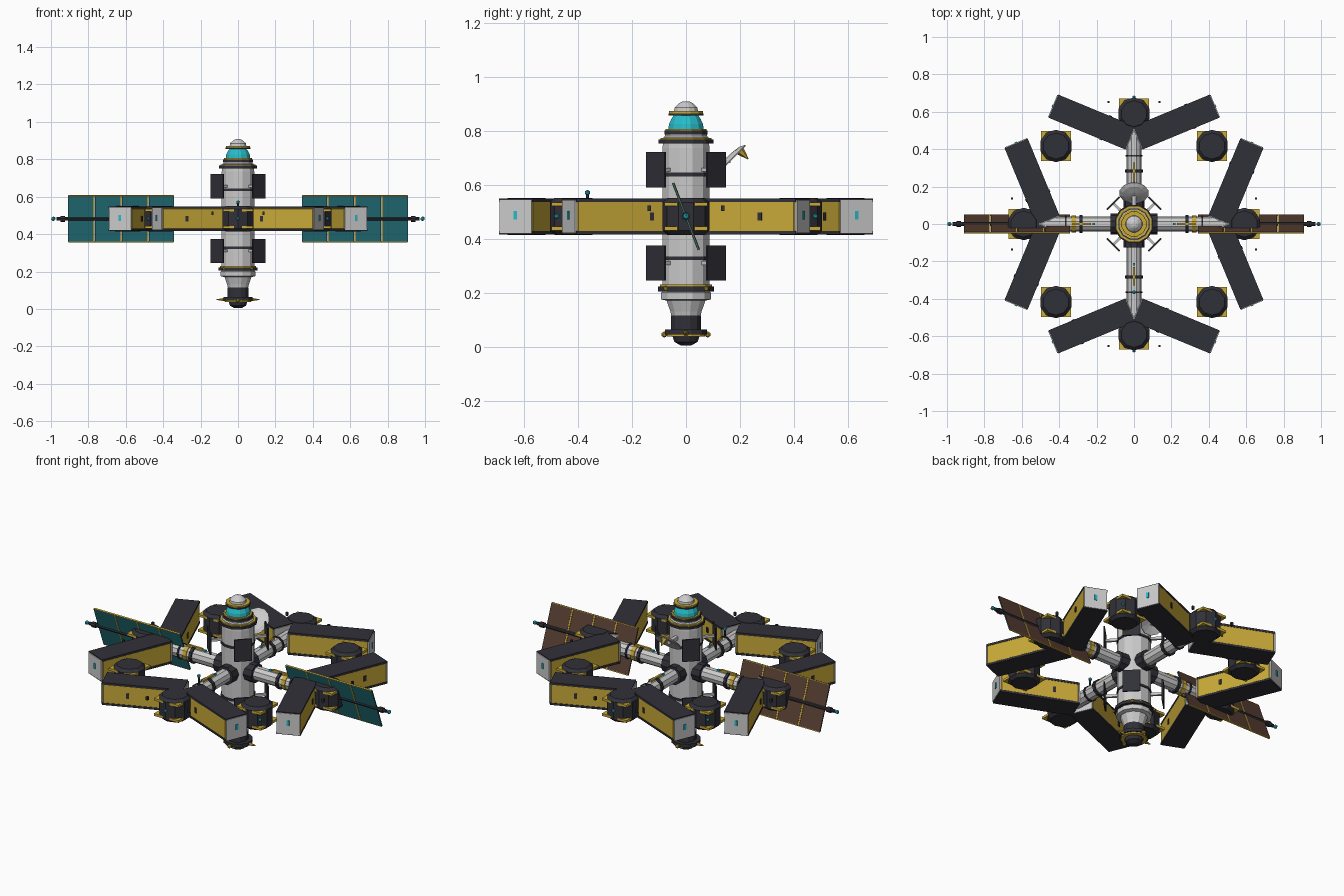
import bpy, bmesh, math
from math import radians, pi, cos, sin
from mathutils import Matrix, Vector

if "Cube" in bpy.data.objects:
    bpy.data.objects.remove(bpy.data.objects["Cube"])

def mat(name, c):
    m = bpy.data.materials.new(name)
    m.diffuse_color = (*c, 1)
    m.use_nodes = True
    m.node_tree.nodes["Principled BSDF"].inputs["Base Color"].default_value = m.diffuse_color
    return m

WHITE = mat("white", (.72, .72, .74))
DARK = mat("dark", (.03, .03, .04))
GOLD = mat("gold", (.58, .4, .04))
TEAL = mat("teal", (.02, .5, .58))
CELL = mat("cell", (.02, .2, .24))
BROWN = mat("brown", (.09, .045, .03))
ID = Matrix()

def T(x, y, z):
    return Matrix.Translation((x, y, z))

def R(deg, axis):
    return Matrix.Rotation(radians(deg), 4, axis)

def finish(name, bm, m, M):
    bmesh.ops.recalc_face_normals(bm, faces=bm.faces)
    me = bpy.data.meshes.new(name)
    bm.to_mesh(me)
    bm.free()
    me.materials.append(m)
    o = bpy.data.objects.new(name, me)
    o.matrix_world = M
    bpy.context.collection.objects.link(o)
    return o

def box(name, size, m, M=ID, bevel=0):
    bm = bmesh.new()
    bmesh.ops.create_cube(bm, size=1, matrix=Matrix.Diagonal((*size, 1)))
    if bevel:
        bmesh.ops.bevel(bm, geom=bm.edges[:], offset=bevel, segments=1, affect='EDGES')
    return finish(name, bm, m, M)

def lathe(name, prof, m, M=ID, n=12):
    """Closed solid turned around z from (radius, z) points."""
    bm = bmesh.new()
    rings = [[bm.verts.new((r * cos(2*pi*(i+.5)/n), r * sin(2*pi*(i+.5)/n), z))
              for i in range(n)] for r, z in prof]
    for a, b in zip(rings, rings[1:]):
        for i in range(n):
            bm.faces.new((a[i], a[(i+1) % n], b[(i+1) % n], b[i]))
    bm.faces.new(rings[0])
    bm.faces.new(rings[-1])
    return finish(name, bm, m, M)

def cyl(name, r, z0, z1, m, M=ID, n=12):
    return lathe(name, [(r, z0), (r, z1)], m, M, n)

def ball(name, r, m, p):
    bm = bmesh.new()
    bmesh.ops.create_icosphere(bm, subdivisions=1, radius=r)
    return finish(name, bm, m, T(*p))

# --- central core ---
lathe("core_body", [(.055, .11), (.06, .13), (.074, .17), (.096, .175), (.096, .2), (.09, .205),
                    (.09, .735), (.086, .775), (.08, .78), (.08, .8)], WHITE)
lathe("docking_port", [(.02, .004), (.045, .018), (.052, .04), (.057, .06), (.057, .115)], DARK)
cyl("docking_ring", .08, .045, .064, DARK)
cyl("docking_trim", .072, .037, .046, GOLD)
cyl("lower_ring", .107, .205, .222, DARK)
cyl("lower_trim", .1, .222, .23, GOLD)
cyl("lower_band", .094, .32, .334, DARK)
cyl("upper_band", .094, .63, .644, DARK)
cyl("upper_ring", .105, .752, .766, DARK)
cyl("upper_trim", .098, .766, .773, GOLD)
cyl("dome_ring", .083, .785, .8, DARK)
cyl("dome_trim", .078, .8, .806, GOLD)
lathe("observation_dome", [(.068, .805), (.065, .825), (.055, .845), (.042, .862)], TEAL)
cyl("cap_ring", .068, .855, .864, DARK)
cyl("cap_trim", .066, .864, .872, GOLD)
lathe("nose_cap", [(.046, .87), (.044, .885), (.025, .902), (.012, .908)], WHITE)
for s in (-1, 1):
    lathe("docking_claw", [(.013, .06), (.002, .115)], GOLD, T(0, 0, .05) @ R(90*s, 'Y'), 6)
    ball("docking_light", .012, GOLD, (0, .08*s, .045))
    for q in (-1, 1):
        ball("ring_light", .01, GOLD, (.075*s, .075*q, .215))

# --- radiator plates around the core ---
for k in range(4):
    for z in (.655, .31):
        M = T(0, 0, z) @ R(45 + 90*k, 'Z')
        box("radiator", (.008, .095, .13), DARK, M @ T(.157, 0, 0))
        box("radiator_strut", (.08, .014, .014), WHITE, M @ T(.12, 0, 0))

# --- four spokes ---
for k in range(4):
    M = T(0, 0, .48) @ R(90*k, 'Z') @ R(90, 'Y')
    cyl("spoke", .04, .06, .54, WHITE, M, 10)
    cyl("spoke_socket", .055, .07, .125, DARK, M, 10)
    cyl("spoke_band", .049, .275, .292, DARK, M, 10)
    cyl("spoke_outer_band", .046, .36, .37, DARK, M, 10)
    if k % 2 == 0:
        cyl("spoke_gold_band", .045, .31, .335, GOLD, M, 10)
    box("spoke_handrail", (.012, .012, .1), GOLD, M @ T(-.046, 0, .28))
    box("spoke_light", (.01, .012, .015), TEAL, M @ T(-.042, 0, .215))
cyl("beacon_mast", .005, .5, .57, DARK, T(0, -.365, 0), 6)
ball("beacon", .011, TEAL, (0, -.365, .57))

# --- eight ring nodes ---
for k in range(8):
    a = radians(45*k)
    C = T(.59*cos(a), .59*sin(a), .482)
    lathe("ring_node", [(.07, -.068), (.087, -.052), (.087, .052), (.07, .068)], DARK, C, 10)
    for z in (-.045, .045):
        box("node_plate", (.16, .16, .014), GOLD, C @ T(0, 0, z))
    N = T(0, 0, .482) @ R(45*k, 'Z')
    ball("node_light", .01, TEAL, N @ Vector((.678, 0, 0)))
    for s in (-1, 1):
        box("node_thruster", (.012, .012, .02), DARK, N @ T(.652, .136*s, .03))

# --- eight habitat modules, set in splayed pairs ---
for k in range(8):
    t = 22.5 + 45*k
    a = radians(t)
    M = T(.59*cos(a), .59*sin(a), .482) @ R(90 - t, 'Z')
    box("module_body", (.444, .132, .122), GOLD, M, .008)
    for z in (-1, 1):
        box("module_deck", (.444, .134, .012), DARK, M @ T(0, 0, .06*z))
    for s in (-1, 1):
        box("module_end", (.008, .128, .122), WHITE, M @ T(.222*s, 0, 0))
        box("module_end_window", (.006, .014, .032), TEAL, M @ T(.227*s, 0, .005))
        box("module_side_window", (.016, .006, .03), DARK, M @ T(.08, .067*s, 0))

# --- tilted solar wings ---
for s in (-1, 1):
    W = T(0, 0, .482) @ R(21, 'X')
    cyl("wing_boom", .01, .34, .97, DARK, W @ R(90*s, 'Y'), 8)
    cyl("boom_tip_box", .016, .925, .95, DARK, W @ R(90*s, 'Y'), 8)
    ball("wing_tip_light", .013, TEAL, (.987*s, 0, .482))
    for c in range(4):
        x = s*(.41 + .144*c)
        for h in (-1, 1):
            P = W @ T(x, 0, .067*h)
            box("solar_cells", (.134, .004, .128), CELL, P @ T(0, -.002, 0))
            box("solar_backing", (.134, .004, .128), BROWN, P @ T(0, .002, 0))
        if c < 3:
            box("wing_divider", (.008, .01, .264), GOLD, W @ T(x + .072*s, 0, 0))
    for h in (-1, 0, 1):
        box("wing_rail", (.56, .009, .004), GOLD, W @ T(.626*s, 0, .131*h))

# --- dish antenna on the back ---
D = T(0, .162, .695) @ R(-135, 'X')
lathe("dish", [(.02, -.012), (.06, -.006), (.08, .004), (.078, .008), (.03, -.002)], WHITE, D)
lathe("dish_feed", [(.02, 0), (.002, .05)], GOLD, T(0, .195, .73) @ R(-135, 'X'), 6)
box("dish_arm", (.02, .1, .02), WHITE, T(0, .115, .69))
